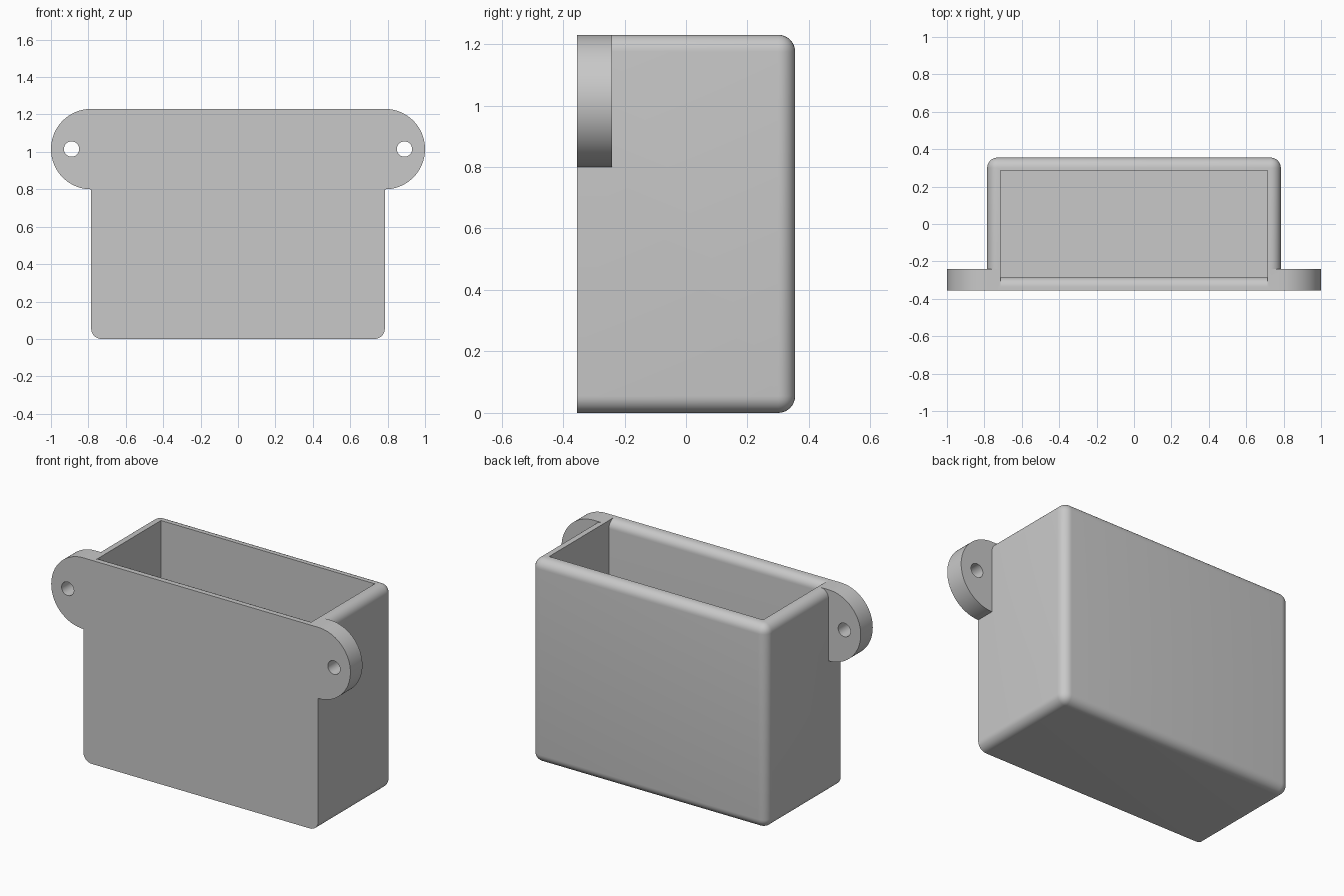
import bpy, bmesh, math
from mathutils import Matrix

cube = bpy.data.objects.get("Cube")
if cube:
    bpy.data.objects.remove(cube, do_unlink=True)

W, D, H = 0.785, 0.355, 1.23        # half width, half depth, height
WALL, FILLET = 0.07, 0.055
EAR_R, EAR_BACK = 0.215, -0.24
EAR_Z = H - EAR_R

grey = bpy.data.materials.new("plain grey")
grey.use_nodes = True
colour = (0.58, 0.58, 0.58, 1)
grey.diffuse_color = colour
grey.node_tree.nodes["Principled BSDF"].inputs["Base Color"].default_value = colour


def finish(bm, name):
    bmesh.ops.recalc_face_normals(bm, faces=bm.faces)
    mesh = bpy.data.meshes.new(name)
    bm.to_mesh(mesh)
    bm.free()
    mesh.materials.append(grey)
    ob = bpy.data.objects.new(name, mesh)
    bpy.context.collection.objects.link(ob)
    return ob


def prism(name, points, offset):
    """Extrude a closed outline of 3D points by an offset vector."""
    bm = bmesh.new()
    face = bm.faces.new([bm.verts.new(p) for p in points])
    new = bmesh.ops.extrude_face_region(bm, geom=[face])["geom"]
    bmesh.ops.translate(bm, vec=offset, verts=[v for v in new if isinstance(v, bmesh.types.BMVert)])
    return finish(bm, name)


def arc(cx, cy, r, start, end, steps):
    angles = [math.radians(start + (end - start) * i / steps) for i in range(steps + 1)]
    return [(cx + r * math.cos(a), cy + r * math.sin(a)) for a in angles]


def combine(target, tool, operation):
    mod = target.modifiers.new(operation.lower(), "BOOLEAN")
    mod.operation, mod.solver, mod.object = operation, "EXACT", tool
    bpy.context.view_layer.objects.active = target
    bpy.ops.object.modifier_apply(modifier=mod.name)
    bpy.data.objects.remove(tool, do_unlink=True)


# Box body: every edge rounded except the outline of the flat front
bm = bmesh.new()
bmesh.ops.create_cube(bm, size=1)
bmesh.ops.transform(bm, verts=bm.verts,
                    matrix=Matrix.Translation((0, 0, H / 2)) @ Matrix.Diagonal((2 * W, 2 * D, H, 1)))
soft = [e for e in bm.edges if any(v.co.y > 0 for v in e.verts)]
bmesh.ops.bevel(bm, geom=soft, offset=FILLET, segments=8, profile=0.5, affect="EDGES")
holder = finish(bm, "wall_holder")

# Mounting plate with rounded ears along the top of the front
outline = arc(1 - EAR_R, EAR_Z, EAR_R, -90, 90, 40) + arc(EAR_R - 1, EAR_Z, EAR_R, 90, 270, 40)
plate = prism("mounting_plate", [(x, -D, z) for x, z in outline], (0, EAR_BACK + D, 0))
combine(holder, plate, "UNION")

# Cavity, flaring into a rounded lip at the top of the front wall
inner = WALL - D
lip = 0.05
profile = arc(inner - lip, H - lip, lip, 0, 90, 8)
profile += [(inner - lip, H + 0.1), (D - WALL, H + 0.1), (D - WALL, WALL), (inner, WALL)]
cavity = prism("cavity_cutter", [(WALL - W, y, z) for y, z in profile], (2 * (W - WALL), 0, 0))
combine(holder, cavity, "DIFFERENCE")

# Screw holes through the ears
for side in (-1, 1):
    ring = arc(side * 0.89, EAR_Z, 0.041, 0, 348.75, 31)
    drill = prism("screw_hole_cutter", [(x, -D - 0.1, z) for x, z in ring], (0, 0.4, 0))
    combine(holder, drill, "DIFFERENCE")

# Smooth the fillets, keep the corners crisp
bpy.ops.object.select_all(action="DESELECT")
holder.select_set(True)
bpy.context.view_layer.objects.active = holder
bpy.ops.object.shade_smooth_by_angle(angle=math.radians(30))
